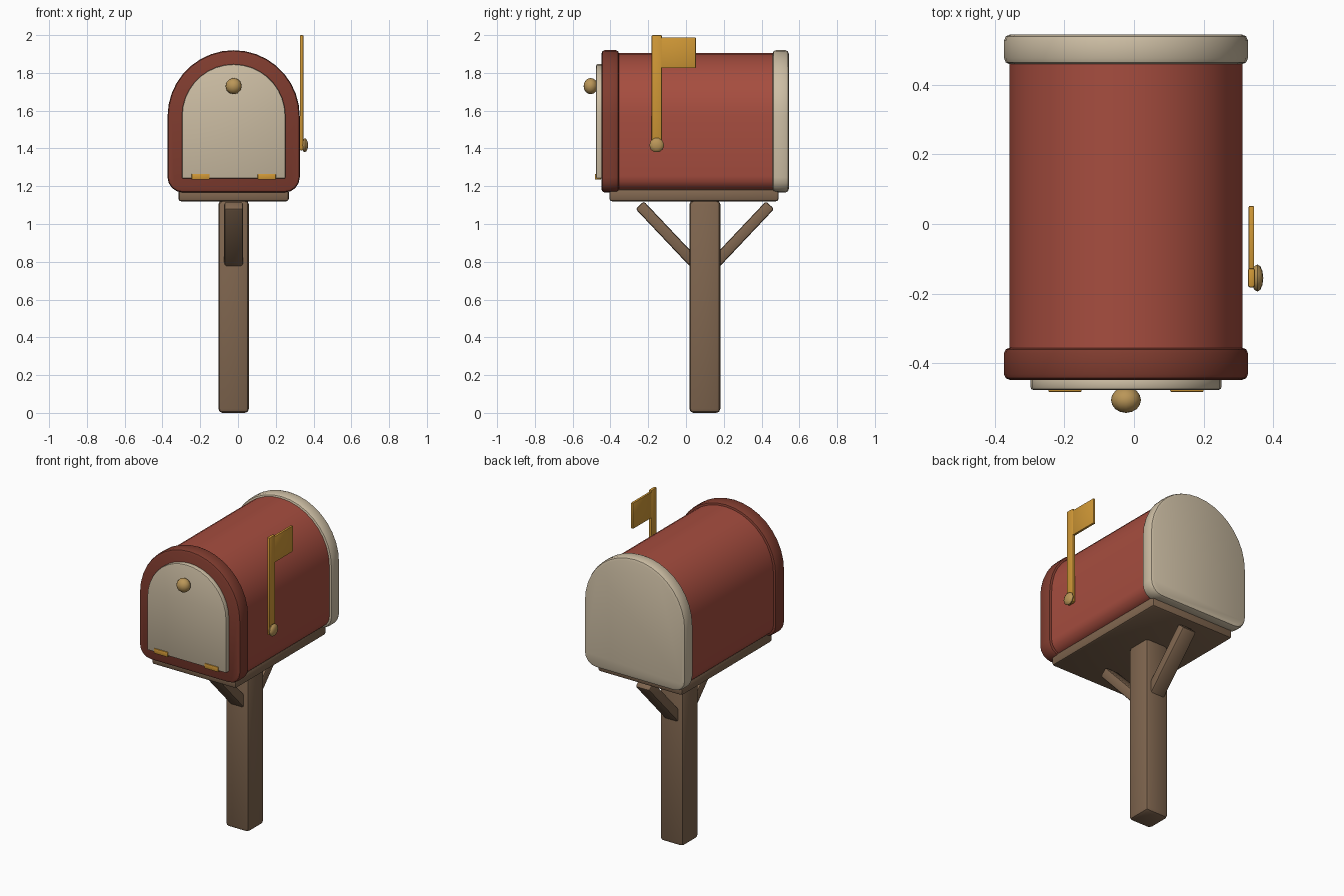
import bpy, bmesh, math
from mathutils import Matrix, Vector

if "Cube" in bpy.data.objects:
    bpy.data.objects.remove(bpy.data.objects["Cube"])

CX = -0.023   # centre line of box and post
CY = 0.10     # centre of the post


def material(name, rgb):
    m = bpy.data.materials.new(name)
    lin = [((c / 255 + 0.055) / 1.055) ** 2.4 for c in rgb]
    m.diffuse_color = (*lin, 1)
    m.use_nodes = True
    m.node_tree.nodes["Principled BSDF"].inputs["Base Color"].default_value = m.diffuse_color
    return m


RED = material("red paint", (166, 77, 63))
DARK_RED = material("dark red paint", (128, 60, 47))
CREAM = material("cream paint", (205, 190, 164))
WOOD = material("brown wood", (128, 102, 79))
YELLOW = material("yellow flag paint", (208, 152, 54))
BRASS = material("brass", (186, 150, 88))


def finish(name, bm, mat, bevel=0.0, segments=2):
    """Bevel the hard edges, then make a smooth-by-angle object."""
    bmesh.ops.recalc_face_normals(bm, faces=bm.faces)
    if bevel:
        hard = [e for e in bm.edges if e.calc_face_angle(0) > math.radians(40)]
        bmesh.ops.bevel(bm, geom=hard, offset=bevel, segments=segments,
                        profile=0.5, affect='EDGES', clamp_overlap=True)
    me = bpy.data.meshes.new(name)
    bm.to_mesh(me)
    bm.free()
    me.materials.append(mat)
    ob = bpy.data.objects.new(name, me)
    bpy.context.collection.objects.link(ob)
    bpy.ops.object.select_all(action='DESELECT')
    ob.select_set(True)
    bpy.context.view_layer.objects.active = ob
    bpy.ops.object.shade_smooth_by_angle(angle=math.radians(40))
    return ob


def box(name, lo, hi, mat, bevel=0.01, matrix=None):
    lo, hi = Vector(lo), Vector(hi)
    bm = bmesh.new()
    bmesh.ops.create_cube(bm, size=1)
    bmesh.ops.scale(bm, vec=hi - lo, verts=bm.verts)
    bmesh.ops.translate(bm, vec=(lo + hi) / 2, verts=bm.verts)
    if matrix:
        bmesh.ops.transform(bm, matrix=matrix, verts=bm.verts)
    return finish(name, bm, mat, bevel)


def arch(half, bottom, spring, corner, steps=18):
    """Outline with a round top and optionally rounded bottom corners."""
    pts = [(half * math.cos(math.pi * i / steps),
            spring + half * math.sin(math.pi * i / steps)) for i in range(steps + 1)]
    if corner:
        for sx, start in ((-1, math.pi), (1, 1.5 * math.pi)):
            for i in range(5):
                a = start + i * math.pi / 8
                pts.append((sx * (half - corner) + corner * math.cos(a),
                            bottom + corner + corner * math.sin(a)))
    else:
        pts += [(-half, bottom), (half, bottom)]
    return pts


def extrude(name, outline, y0, y1, mat, bevel):
    bm = bmesh.new()
    face = bm.faces.new([bm.verts.new((CX + x, y0, z)) for x, z in outline])
    out = bmesh.ops.extrude_face_region(bm, geom=[face])
    verts = [v for v in out["geom"] if isinstance(v, bmesh.types.BMVert)]
    bmesh.ops.translate(bm, vec=(0, y1 - y0, 0), verts=verts)
    return finish(name, bm, mat, bevel)


def ball(name, centre, radii, mat, rot, u, v):
    bm = bmesh.new()
    bmesh.ops.create_uvsphere(bm, u_segments=u, v_segments=v, radius=1, matrix=rot)
    bmesh.ops.scale(bm, vec=radii, verts=bm.verts)
    bmesh.ops.translate(bm, vec=centre, verts=bm.verts)
    return finish(name, bm, mat)


# Post, platform and the two diagonal braces
box("post", (CX - 0.081, CY - 0.082, 0), (CX + 0.081, CY + 0.082, 1.125), WOOD, 0.022)
box("platform", (-0.315, -0.406, 1.12), (0.269, 0.49, 1.183), WOOD, 0.014)
for name, side in (("front_brace", -1), ("back_brace", 1)):
    top = Vector((CX, CY + side * 0.345, 1.10))
    low = Vector((CX, CY + side * 0.05, 0.788))
    d = top - low
    m = (Matrix.Translation((top + low) / 2)
         @ Matrix.Rotation(-math.atan2(d.y, d.z), 4, 'X'))
    h = d.length / 2
    box(name, (-0.05, -0.03, -h), (0.05, 0.03, h), WOOD, 0.012, m)

# Box body, front collar, back cap and door
extrude("body", arch(0.334, 1.178, 1.571, 0.075), -0.40, 0.50, RED, 0)
extrude("front_collar", arch(0.35, 1.167, 1.57, 0.08), -0.447, -0.355, DARK_RED, 0.016)
extrude("back_cap", arch(0.35, 1.167, 1.57, 0.08), 0.458, 0.544, CREAM, 0.018)
extrude("door", arch(0.274, 1.24, 1.572, 0), -0.476, -0.44, CREAM, 0.008)

# Door knob and hinges
ball("door_knob", (CX, -0.505, 1.73), (0.043, 0.037, 0.043), BRASS,
     Matrix.Rotation(math.pi / 2, 4, 'X'), 12, 8)
for name, x in (("left_hinge", -0.198), ("right_hinge", 0.152)):
    box(name, (x - 0.048, -0.482, 1.235), (x + 0.048, -0.45, 1.266), YELLOW, 0.004)

# Raised flag with its arm and pivot
box("flag_arm", (0.327, -0.182, 1.39), (0.347, -0.127, 2.0), YELLOW, 0.006)
box("flag", (0.329, -0.135, 1.826), (0.345, 0.052, 1.988), YELLOW, 0.004)
ball("flag_pivot", (0.354, -0.155, 1.417), (0.017, 0.039, 0.039), BRASS,
     Matrix.Rotation(math.pi / 2, 4, 'Y'), 10, 6)
